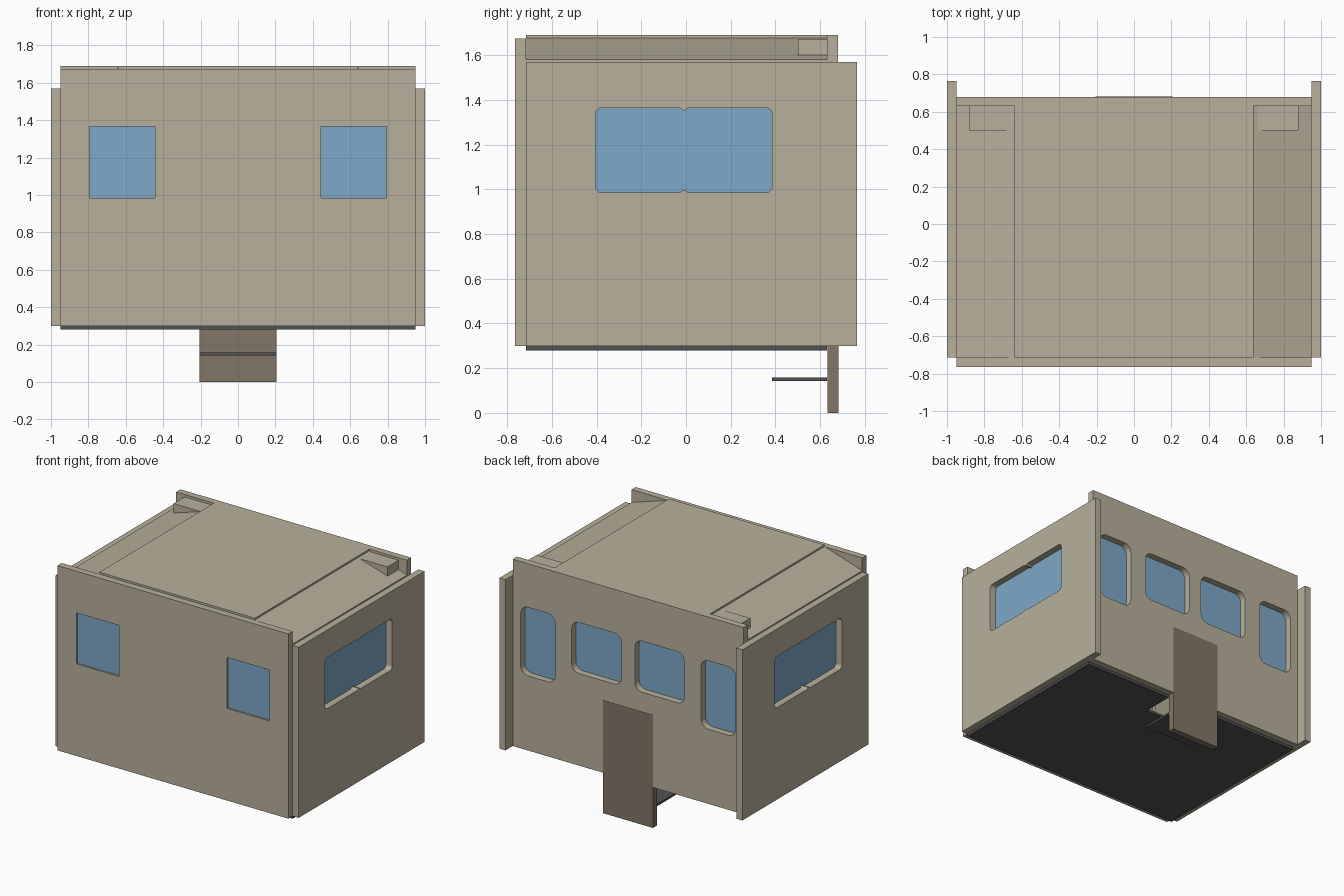
import bpy, bmesh, math
from mathutils import Matrix

cube = bpy.data.objects.get("Cube")
if cube:
    bpy.data.objects.remove(cube, do_unlink=True)


def material(name, rgb):
    m = bpy.data.materials.new(name)
    m.use_nodes = True
    m.diffuse_color = (*rgb, 1)
    m.node_tree.nodes["Principled BSDF"].inputs["Base Color"].default_value = (*rgb, 1)
    return m


BEIGE = material("beige panel", (0.48, 0.434, 0.332))
BLUE = material("blue glass", (0.209, 0.392, 0.584))
BROWN = material("brown door", (0.227, 0.181, 0.136))
DARK = material("dark floor", (0.085, 0.085, 0.09))

# Drawing planes: across/up/depth mapped to the world
FACING_Y = Matrix(((1, 0, 0, 0), (0, 0, -1, 0), (0, 1, 0, 0), (0, 0, 0, 1)))
FACING_X = Matrix(((0, 0, 1, 0), (1, 0, 0, 0), (0, 1, 0, 0), (0, 0, 0, 1)))
FLAT = Matrix.Identity(4)


def add(name, mesh, mat):
    mesh.materials.clear()
    mesh.materials.append(mat)
    ob = bpy.data.objects.new(name, mesh)
    bpy.context.collection.objects.link(ob)
    return ob


def box(name, x, y, z, mat):
    bm = bmesh.new()
    bmesh.ops.create_cube(bm, size=1)
    for v in bm.verts:
        v.co = [(r[0] + r[1]) / 2 + c * (r[1] - r[0]) for r, c in zip((x, y, z), v.co)]
    mesh = bpy.data.meshes.new(name)
    bm.to_mesh(mesh)
    bm.free()
    return add(name, mesh, mat)


def rounded(a0, a1, b0, b1, r=0.0, steps=5):
    """Rectangle outline, counter-clockwise from the lower left corner."""
    if r == 0:
        return [(a0, b0), (a1, b0), (a1, b1), (a0, b1)]
    centres = [(a0 + r, b0 + r), (a1 - r, b0 + r), (a1 - r, b1 - r), (a0 + r, b1 - r)]
    pts = []
    for i, (a, b) in enumerate(centres):
        for k in range(steps + 1):
            t = math.pi * (1 + i / 2 + k / steps / 2)
            pts.append((a + r * math.cos(t), b + r * math.sin(t)))
    return pts


def plate(name, loops, plane, depth, mat):
    """Extrude an outline, with holes, between two depths along the plane's axis."""
    cu = bpy.data.curves.new(name, "CURVE")
    cu.dimensions, cu.fill_mode = "2D", "BOTH"
    cu.extrude = (depth[1] - depth[0]) / 2
    for pts in loops:
        sp = cu.splines.new("POLY")
        sp.points.add(len(pts) - 1)
        for p, (a, b) in zip(sp.points, pts):
            p.co = (a, b, 0, 1)
        sp.use_cyclic_u = True
    tmp = bpy.data.objects.new(name + " outline", cu)
    bpy.context.collection.objects.link(tmp)
    dg = bpy.context.evaluated_depsgraph_get()
    mesh = bpy.data.meshes.new_from_object(tmp.evaluated_get(dg))
    bpy.data.objects.remove(tmp, do_unlink=True)
    mid = (depth[0] + depth[1]) / 2
    axis = {id(FACING_Y): (0, mid, 0), id(FACING_X): (mid, 0, 0)}.get(id(plane), (0, 0, mid))
    mesh.transform(Matrix.Translation(axis) @ plane)
    bm = bmesh.new()
    bm.from_mesh(mesh)
    bmesh.ops.remove_doubles(bm, verts=bm.verts, dist=0.0001)
    bmesh.ops.recalc_face_normals(bm, faces=bm.faces)
    for f in bm.faces:
        f.smooth = False
    bm.to_mesh(mesh)
    bm.free()
    return add(name, mesh, mat)


W = 0.95               # inner half width
FRONT, BACK = -0.715, 0.63
SILL, HEAD = 0.985, 1.365

# Front wall with two square windows
openings = [rounded(min(s * 0.445, s * 0.795), max(s * 0.445, s * 0.795), SILL, HEAD)
            for s in (-1, 1)]
plate("front_wall", [rounded(-W, W, 0.3, 1.675)] + openings, FACING_Y, (-0.765, FRONT), BEIGE)
for side, o in zip(("right", "left"), openings):
    plate("front_window_" + side, [o], FACING_Y, (-0.752, -0.744), BLUE)

# Back wall with four rounded windows, the outer two deeper
openings = []
for s in (-1, 1):
    for near, far, sill in ((0.055, 0.465, SILL), (0.6, 0.885, 0.855)):
        openings.append(rounded(min(s * near, s * far), max(s * near, s * far), sill, HEAD, 0.06))
plate("back_wall", [rounded(-W, W, 0.3, 1.69)] + openings, FACING_Y, (BACK, 0.68), BEIGE)
for i, o in enumerate(openings):
    a, b = [p[0] for p in o], [p[1] for p in o]
    box(f"back_window_{i + 1}", (min(a) - 0.02, max(a) + 0.02), (BACK - 0.008, BACK),
        (min(b) - 0.02, max(b) + 0.02), BLUE)

# Side walls: two rounded panes joined through a narrow waist
mid, waist = -0.01, 0.004
one = rounded(-0.405, mid, SILL, HEAD, 0.028)
two = rounded(mid, 0.385, SILL, HEAD, 0.028)
n = len(one) // 4
lower = [p for p in one[:2 * n] if p[0] < mid - waist]
upper = [p for p in one[2 * n:] if p[0] < mid - waist]
pair = lower + [p for p in two if p[0] > mid + waist] + upper
for side, s in (("left", 1), ("right", -1)):
    span = sorted((s * W, s * 1.0))
    plate("side_wall_" + side, [rounded(FRONT, 0.765, 0.3, 1.57), pair], FACING_X, span, BEIGE)
    box("side_window_" + side, sorted((s * (W - 0.008), s * W)), (-0.43, 0.41),
        (SILL - 0.02, HEAD + 0.02), BLUE)
    # Roof corner block sitting on the slope
    box("roof_block_" + side, sorted((s * 0.66, s * 0.88)), (0.5, BACK), (1.59, 1.672), BEIGE)

# Roof: raised middle panel with a slope on each side
half = [(W, 1.56), (W, 1.58), (0.64, 1.677), (0.64, 1.69)]
roof = half + [(-x, z) for x, z in reversed(half)]
plate("roof", [roof], FACING_Y, (FRONT, BACK), BEIGE)

# Floor with a step well, hanging step and back door
D = 0.205
well = [(-W, FRONT), (W, FRONT), (W, BACK), (D, BACK), (D, 0.385),
        (-D, 0.385), (-D, BACK), (-W, BACK)]
plate("floor", [well], FLAT, (0.28, 0.3), DARK)
box("step", (-D, D), (0.385, BACK), (0.143, 0.159), DARK)
box("back_door", (-D, D), (0.633, 0.682), (0, 0.84), BROWN)
